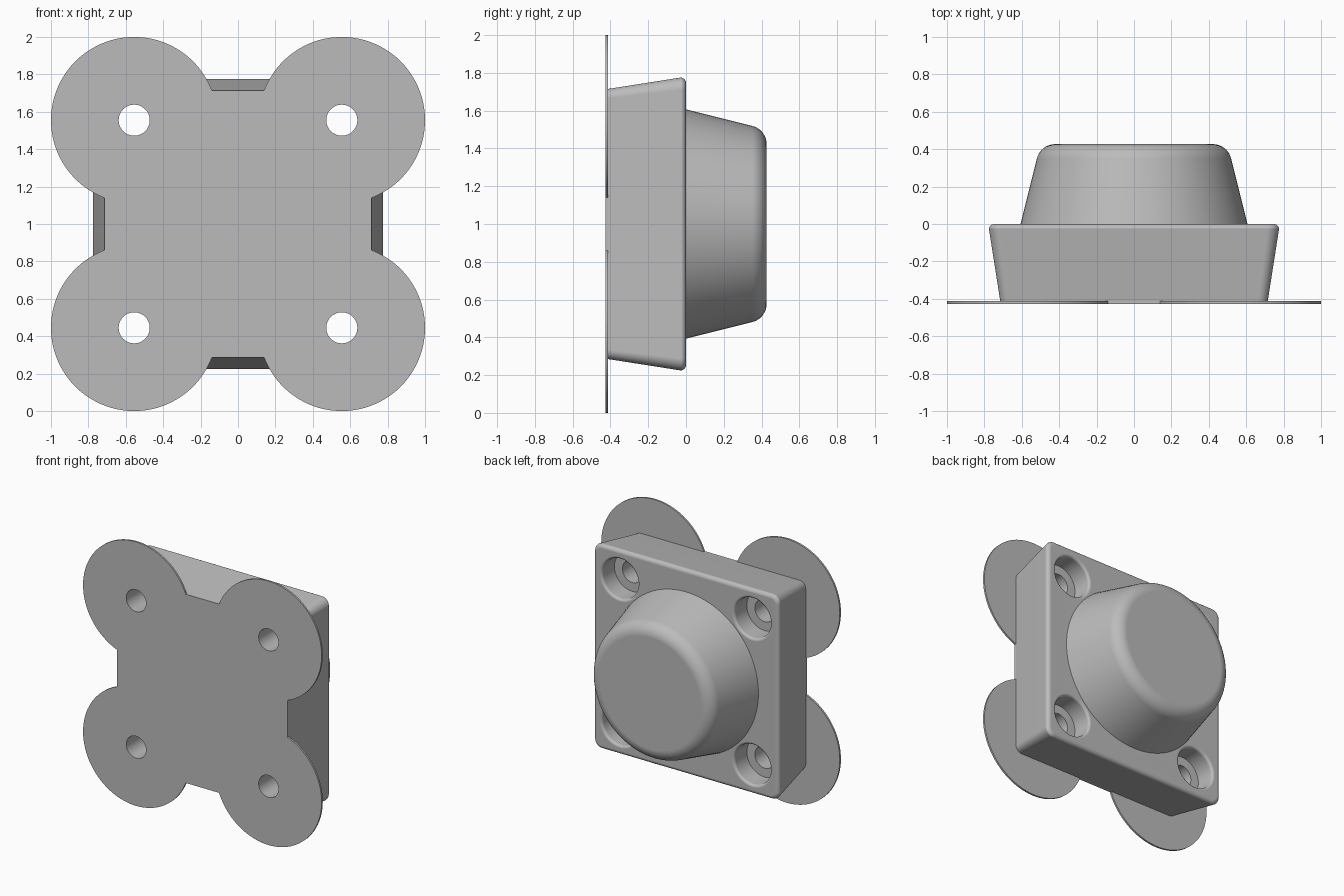
import bpy, bmesh, math

if "Cube" in bpy.data.objects:
    bpy.data.objects.remove(bpy.data.objects["Cube"])

C = 0.555        # offset of the four mounting points
ZC = 1.0         # height of the centre axis
FRONT, SEAT, BACK = -0.427, -0.413, 0.427

grey = bpy.data.materials.new("plain grey")
grey.diffuse_color = (0.5, 0.5, 0.5, 1)
grey.use_nodes = True
grey.node_tree.nodes["Principled BSDF"].inputs["Base Color"].default_value = grey.diffuse_color


def loft(name, rings):
    """Skin matching rings of (x, z) points placed at depth y, with capped ends."""
    bm = bmesh.new()
    rows = [[bm.verts.new((x, y, z + ZC)) for x, z in pts] for y, pts in rings]
    n = len(rows[0])
    for a, b in zip(rows, rows[1:]):
        for i in range(n):
            j = (i + 1) % n
            bm.faces.new((a[i], a[j], b[j], b[i]))
    bm.faces.new(rows[0])
    bm.faces.new(rows[-1])
    bmesh.ops.recalc_face_normals(bm, faces=bm.faces)
    me = bpy.data.meshes.new(name)
    bm.to_mesh(me)
    bm.free()
    me.materials.append(grey)
    ob = bpy.data.objects.new(name, me)
    bpy.context.collection.objects.link(ob)
    return ob


def arc(cx, cz, r, a0, a1, n):
    return [(cx + r * math.cos(math.radians(a0 + (a1 - a0) * i / n)),
             cz + r * math.sin(math.radians(a0 + (a1 - a0) * i / n))) for i in range(n + 1)]


def circle(r, n, cx=0, cz=0):
    return arc(cx, cz, r, 0, 360, n)[:-1]


def rounded_square(half, r):
    pts = []
    for k, (sx, sz) in enumerate(((1, 1), (-1, 1), (-1, -1), (1, -1))):
        pts += arc(sx * (half - r), sz * (half - r), r, 90 * k, 90 * k + 90, 8)
    return pts


def finish(ob):
    bpy.ops.object.select_all(action='DESELECT')
    ob.select_set(True)
    bpy.context.view_layer.objects.active = ob
    for m in list(ob.modifiers):
        bpy.ops.object.modifier_apply(modifier=m.name)
    bpy.ops.object.shade_smooth_by_angle(angle=math.radians(32))
    wn = ob.modifiers.new("even shading", 'WEIGHTED_NORMAL')
    wn.keep_sharp = True


# Thin pad: a square with a round lobe at each corner
R, HALF = 0.445, 0.715
swing = math.degrees(math.acos((HALF - C) / R))
outline = []
for k, (sx, sz) in enumerate(((1, 1), (-1, 1), (-1, -1), (1, -1))):
    outline += arc(sx * C, sz * C, R, 90 * k - swing, 90 * k + 90 + swing, 56)
pad = loft("pad", [(FRONT, outline), (SEAT, outline)])

# Drafted block with a rounded back rim
rim = 0.03
rings = [(SEAT, rounded_square(0.715, 0.05))]
for i in range(7):
    a = math.radians(8 + 82 * i / 6)
    half = 0.776 - rim + rim * math.cos(a)
    rings.append((-rim + rim * math.sin(a), rounded_square(half, 0.065 - 0.776 + half)))
block = loft("block", rings)

# Tapered knob with a rounded end
fr, tilt = 0.1, 14
rings = [(0, circle(0.607, 96))]
for i in range(11):
    a = math.radians(tilt + (90 - tilt) * i / 10)
    rings.append((BACK - fr + fr * math.sin(a), circle(0.422 + fr * math.cos(a), 96)))
knob = loft("knob", rings)

# Counterbored screw holes with a softened mouth
soft = 0.02
for sx in (-1, 1):
    for sz in (-1, 1):
        def ring(r):
            return circle(r, 48, sx * C, sz * C)
        steps = [(-0.6, 0.083), (-0.15, 0.083), (-0.15, 0.15), (-soft, 0.15)]
        for i in range(1, 5):
            a = math.radians(90 * i / 4)
            steps.append((-soft + soft * math.sin(a), 0.15 + soft * (1 - math.cos(a))))
        steps.append((0.1, 0.17))
        cutter = loft("hole_cutter", [(y, ring(r)) for y, r in steps])
        cutter.hide_render = True
        cutter.hide_set(True)
        for ob in (pad, block):
            m = ob.modifiers.new("hole", 'BOOLEAN')
            m.operation, m.solver, m.object = 'DIFFERENCE', 'EXACT', cutter

for ob in (pad, block, knob):
    finish(ob)

# Remove the spent cutters
for ob in [o for o in bpy.data.objects if o.name.startswith("hole_cutter")]:
    bpy.data.objects.remove(ob)
